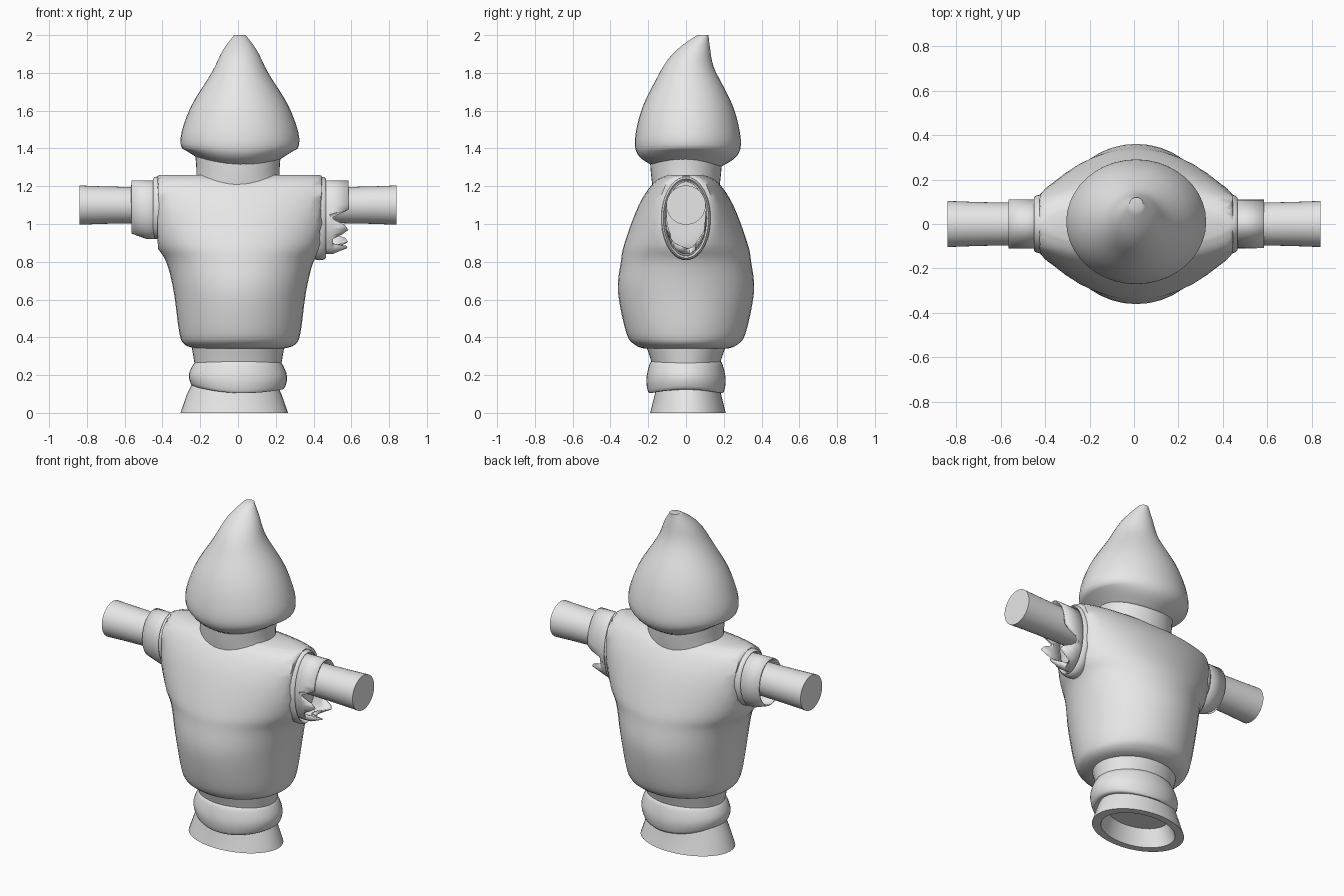
import bpy, bmesh, math

if "Cube" in bpy.data.objects:
    bpy.data.objects.remove(bpy.data.objects["Cube"])

grey = bpy.data.materials.new("plain grey")
grey.use_nodes = True
grey.diffuse_color = (0.8, 0.8, 0.8, 1)
grey.node_tree.nodes["Principled BSDF"].inputs["Base Color"].default_value = grey.diffuse_color

SEGMENTS = 40
ANGLES = [math.tau * i / SEGMENTS for i in range(SEGMENTS)]


def loft(name, rings, capped=True, closed=False):
    """Skin a list of point rings into one smooth-shaded object."""
    bm = bmesh.new()
    loops = [[bm.verts.new(point) for point in ring] for ring in rings]
    pairs = list(zip(loops, loops[1:]))
    if closed:
        pairs.append((loops[-1], loops[0]))
    for lower, upper in pairs:
        for i in range(SEGMENTS):
            bm.faces.new((lower[i - 1], lower[i], upper[i], upper[i - 1]))
    if capped:
        bm.faces.new(loops[0])
        bm.faces.new(loops[-1])
    bmesh.ops.recalc_face_normals(bm, faces=bm.faces)
    mesh = bpy.data.meshes.new(name)
    bm.to_mesh(mesh)
    bm.free()
    mesh.materials.append(grey)
    obj = bpy.data.objects.new(name, mesh)
    bpy.context.collection.objects.link(obj)
    bpy.ops.object.select_all(action="DESELECT")
    obj.select_set(True)
    bpy.context.view_layer.objects.active = obj
    bpy.ops.object.shade_smooth_by_angle(angle=math.radians(50))
    return obj


def rounded(keys, steps=4):
    """Fill in a curve that passes smoothly through the key rows."""
    padded = [keys[0], *keys, keys[-1]]
    rows = []
    for before, start, end, after in zip(padded, padded[1:], padded[2:], padded[3:]):
        for step in range(steps):
            t = step / steps
            row = []
            for p, a, b, n in zip(before, start, end, after):
                leave, arrive = (b - p) / 2, (n - a) / 2
                bend = (leave + arrive - 2 * (b - a)) * t + 3 * (b - a) - 2 * leave - arrive
                row.append(a + leave * t + bend * t * t)
            rows.append(row)
    return rows + [keys[-1]]


def stack(name, rows, shape=lambda x, y, z: (x, y, z)):
    """Build a part from rows of height, half width and half depth."""
    return loft(name, [[shape(width * math.cos(a), depth * math.sin(a), z) for a in ANGLES]
                       for z, width, depth in rows])


def upright(x, bottom, top, depth, edge=lambda a: 0):
    """Oval facing sideways; edge shifts its points to tear the cloth."""
    middle, half = (top + bottom) / 2, (top - bottom) / 2
    return [(x + edge(a), depth * math.cos(a), middle + half * math.sin(a)) for a in ANGLES]


# Hood: the brim lifts at the sides and the tip leans back
def hood_shape(x, y, z):
    lift = 8 * x * x * max(0, 1.4 - z)
    lean = 2 * max(0, z - 1.8) ** 2
    return x + 0.01, y + lean + 0.01, z + lift


stack("hood", rounded([(1.3, .2, .17), (1.36, .28, .26), (1.45, .315, .28), (1.62, .26, .24),
                       (1.8, .15, .15), (1.92, .09, .09), (2, .03, .03)]), hood_shape)

# Neck
stack("neck", rounded([(1.15, .24, .17), (1.26, .22, .185), (1.4, .23, .195)]))


# Stuffed shirt: the oval body is flattened where the sleeves join
def torso_shape(x, y, z):
    return max(-.435, min(.435, x)) + 0.01, y, z


stack("torso", rounded([(.34, .23, .22), (.36, .29, .27), (.42, .32, .315), (.64, .35, .36),
                        (.8, .39, .345), (.9, .45, .325), (1.1, .52, .25), (1.22, .53, .17),
                        (1.26, .42, .1)]), torso_shape)


# Rolled rims around the armholes
def armhole(name, outside, bottom):
    rings = []
    for i in range(8):
        turn = math.tau * i / 8
        swell = .012 * math.sin(turn)
        x = outside * (.93 + .07 * math.cos(turn))
        rings.append(upright(x, bottom - swell, 1.24 + swell, .12 + swell))
    loft(name, rings, capped=False, closed=True)


armhole("left_armhole", .465, .82)
armhole("right_armhole", -.45, .93)


# Short open cuffs; the left one is torn into flaps underneath
def torn(a):
    return 0 if math.sin(a) > .1 else .05 * math.cos(7 * a) - .05


def sleeve(name, start, end, bottom, hem, edge=lambda a: 0):
    middle = (start + end) / 2
    obj = loft(name, [upright(start, bottom, 1.23, .11), upright(middle, bottom, 1.23, .11),
                      upright(end, hem, 1.23, .11, edge)], capped=False)
    obj.modifiers.new("cloth", "SOLIDIFY").thickness = .008


sleeve("left_sleeve", .42, .585, .84, .87, torn)
sleeve("right_sleeve", -.4, -.565, .92, .95)

# Crossbar through both sleeves, flaring slightly at the ends
bar_rings = []
for i in range(-8, 9):
    x = .84 * i / 8
    radius = .094 + .02 * x ** 4
    bar_rings.append(upright(x, 1.1 - radius, 1.1 + radius, radius))
loft("crossbar_arms", bar_rings)

# Waist below the shirt
stack("waist", rounded([(.2, .22, .17), (.26, .23, .18), (.38, .25, .22)]))


# Sagging fold of cloth around the post
def band_shape(x, y, z):
    sag = max(0, .27 - z)
    return x, y, z + sag * (3 * x * x - x / 5)


stack("cloth_band", rounded([(.265, .2, .17), (.265, .23, .19), (.18, .26, .21),
                             (.11, .245, .2), (.11, .21, .18)]), band_shape)


# Flared foot, hollow underneath
def base_shape(x, y, z):
    return x - .02, y + .01, z


stack("base", [(.2, .2, .16), (.1, .25, .175), (0, .285, .2), (0, .23, .16), (.1, .19, .13)],
      base_shape)
